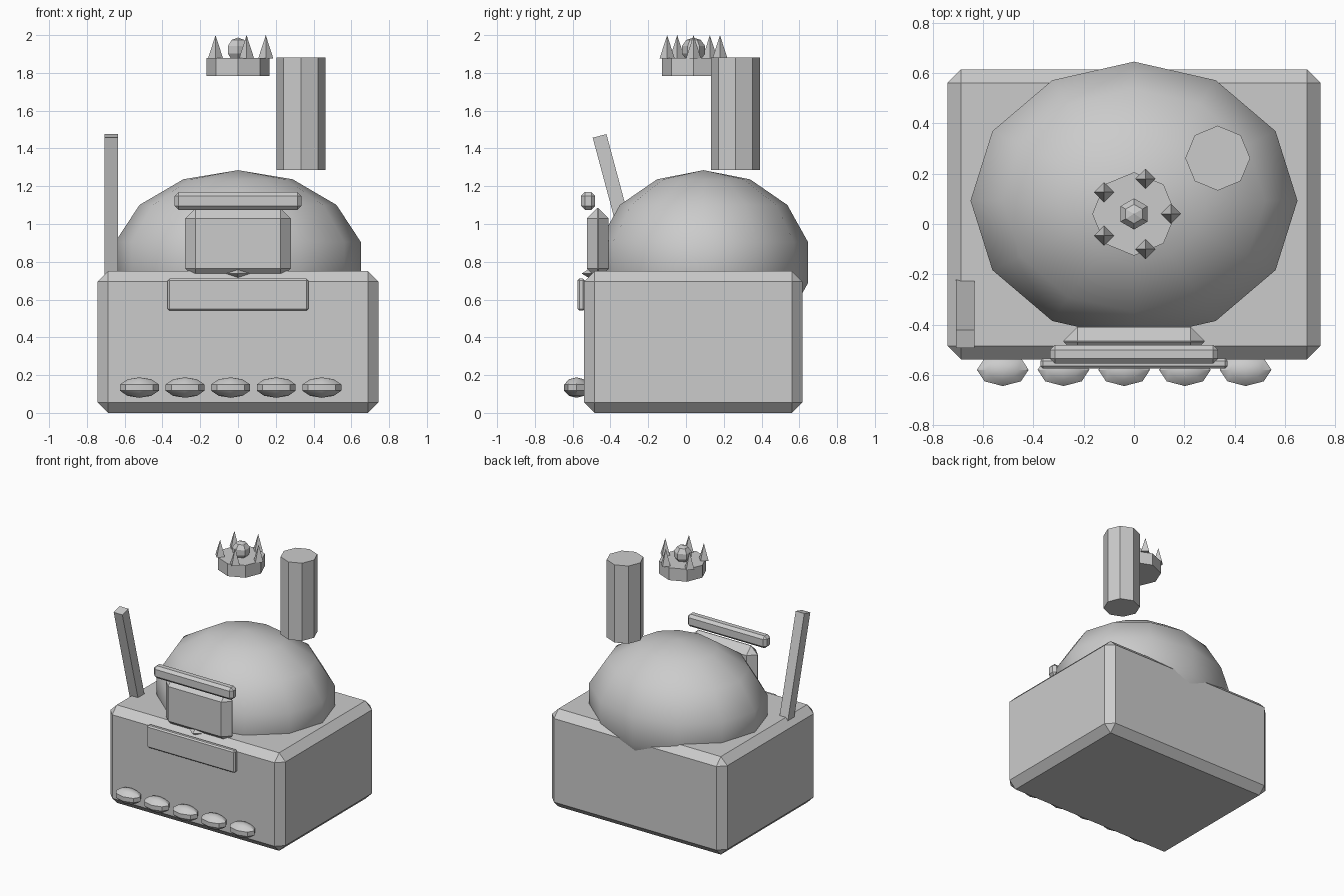
import bpy, bmesh, math
from mathutils import Matrix, Vector

cube = bpy.data.objects.get("Cube")
if cube:
    bpy.data.objects.remove(cube, do_unlink=True)

grey = bpy.data.materials.new("plain_grey")
grey.use_nodes = True
grey.diffuse_color = (0.6, 0.6, 0.6, 1)
grey.node_tree.nodes["Principled BSDF"].inputs["Base Color"].default_value = grey.diffuse_color


def finish(name, bm, loc, scale=(1, 1, 1), rot=(0, 0, 0), smooth=False):
    """Bake the scale into the mesh and place the part."""
    bmesh.ops.scale(bm, vec=scale, verts=bm.verts)
    bmesh.ops.recalc_face_normals(bm, faces=bm.faces)
    mesh = bpy.data.meshes.new(name)
    bm.to_mesh(mesh)
    bm.free()
    mesh.materials.append(grey)
    ob = bpy.data.objects.new(name, mesh)
    ob.location, ob.rotation_euler = loc, rot
    bpy.context.collection.objects.link(ob)
    if smooth:
        bpy.ops.object.select_all(action='DESELECT')
        ob.select_set(True)
        bpy.context.view_layer.objects.active = ob
        bpy.ops.object.shade_smooth_by_angle(angle=math.radians(40))
    return ob


def box(name, loc, size, bevel=0, rot=(0, 0, 0)):
    bm = bmesh.new()
    bmesh.ops.create_cube(bm, size=1, matrix=Matrix.Diagonal((*size, 1)))
    if bevel:
        bmesh.ops.bevel(bm, geom=bm.edges[:], offset=bevel, segments=1,
                        affect='EDGES', profile=0.5)
    return finish(name, bm, loc, rot=rot)


def ball(name, loc, radii, segments, rings, smooth=True):
    bm = bmesh.new()
    bmesh.ops.create_uvsphere(bm, u_segments=segments, v_segments=rings, radius=1)
    return finish(name, bm, loc, radii, smooth=smooth)


def cone(name, loc, r1, r2, depth, sides, scale=(1, 1, 1), rot=(0, 0, 0)):
    bm = bmesh.new()
    bmesh.ops.create_cone(bm, cap_ends=True, segments=sides, radius1=r1,
                          radius2=r2, depth=depth)
    return finish(name, bm, loc, scale, rot)


# Body and dome
box("body", (0, 0.038, 0.375), (1.485, 1.155, 0.75), 0.055)
ball("dome", (0, 0.093, 0.796), (0.667, 0.567, 0.489), 12, 7)

# Front plate, visor, lower panel and small peak
box("front_plate", (0, -0.467, 0.897), (0.56, 0.115, 0.375), 0.055)
box("visor", (0, -0.518, 1.122), (0.67, 0.075, 0.094), 0.02)
box("lower_panel", (0, -0.555, 0.626), (0.745, 0.04, 0.17), 0.01)
cone("small_peak", (0, -0.52, 0.738), 1, 0, 0.065, 4, (0.075, 0.04, 1),
     (math.pi / 2, 0, 0))

# Row of buttons
for i in range(5):
    ball(f"button_{i + 1}", (-0.522 + 0.2415 * i, -0.58, 0.134),
         (0.108, 0.068, 0.054), 8, 5)

# Leaning lever
box("lever", (-0.671, -0.354, 1.08), (0.073, 0.075, 0.8),
    rot=(math.radians(15), 0, 0))

# Chimney
cone("chimney", (0.333, 0.262, 1.584), 0.129, 0.129, 0.595, 8)

# Floating crown with spikes and gem
centre = Vector((0, 0.04, 1.83))
cone("crown_band", centre, 0.166, 0.166, 0.095, 8)
for i in range(5):
    a = i * math.tau / 5
    spot = centre + Vector((0.147 * math.cos(a), 0.147 * math.sin(a), 0.108))
    cone(f"crown_spike_{i + 1}", spot, 0.04, 0, 0.124, 4)
ball("crown_gem", centre + Vector((0, 0, 0.092)), (0.065, 0.065, 0.065), 6, 5, False)
